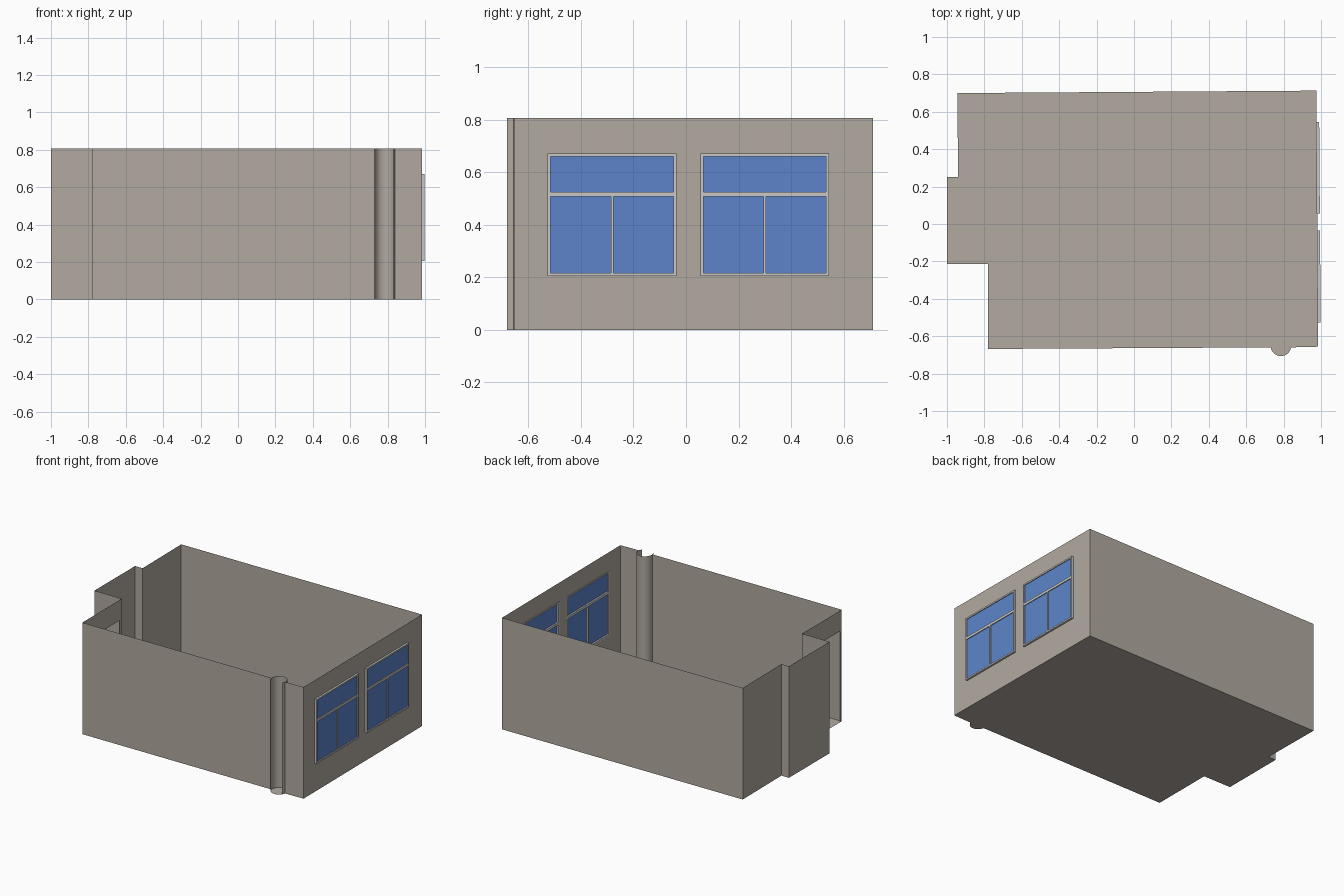
import bpy, bmesh, math

if "Cube" in bpy.data.objects:
    bpy.data.objects.remove(bpy.data.objects["Cube"])

H = 0.808                                  # wall height
CX, CY, R = 0.785, -0.651, 0.055           # corner pipe niche


def material(name, rgb):
    m = bpy.data.materials.new(name)
    m.diffuse_color = (*rgb, 1)
    m.use_nodes = True
    m.node_tree.nodes["Principled BSDF"].inputs["Base Color"].default_value = m.diffuse_color
    return m


plaster = material("warm_grey_plaster", (0.44, 0.40, 0.35))
frame_mat = material("pale_grey_frame", (0.58, 0.58, 0.58))
glass_mat = material("blue_glass", (0.11, 0.23, 0.59))


def finish(name, bm, mat):
    bmesh.ops.remove_doubles(bm, verts=bm.verts, dist=1e-5)
    me = bpy.data.meshes.new(name)
    bm.to_mesh(me)
    bm.free()
    me.materials.append(mat)
    ob = bpy.data.objects.new(name, me)
    bpy.context.collection.objects.link(ob)
    return ob


def ribbon(name, path, smooth=False):
    """Thin upright wall following a plan path."""
    bm = bmesh.new()
    for (x0, y0), (x1, y1) in zip(path, path[1:]):
        f = bm.faces.new([bm.verts.new(p) for p in
                          ((x0, y0, 0), (x1, y1, 0), (x1, y1, H), (x0, y0, H))])
        f.smooth = smooth
    return finish(name, bm, plaster)


def holed_wall(name, x_at, ys, zs, is_hole):
    """Thin wall made from a grid with some cells left open."""
    bm = bmesh.new()
    for i, (a, b) in enumerate(zip(ys, ys[1:])):
        for j, (c, d) in enumerate(zip(zs, zs[1:])):
            if not is_hole(i, j):
                bm.faces.new([bm.verts.new((x_at(y), y, z))
                              for y, z in ((a, c), (b, c), (b, d), (a, d))])
    bmesh.ops.remove_doubles(bm, verts=bm.verts, dist=1e-5)
    bmesh.ops.dissolve_limit(bm, angle_limit=0.01, verts=bm.verts, edges=bm.edges)
    return finish(name, bm, plaster)


def arc(a0, a1, n=20):
    return [(CX + R * math.cos(math.radians(a0 + (a1 - a0) * i / n)),
             CY + R * math.sin(math.radians(a0 + (a1 - a0) * i / n)))
            for i in range(n + 1)]


def right_x(y):                            # slightly skewed right wall
    return 0.985 - 0.0073 * (y + 0.656)


# Plan corners
front_left, front_right = (-0.78, -0.668), (0.985, -0.656)
back_right, back_left = (right_x(0.713), 0.713), (-0.945, 0.70)
alcove = [back_left, (-0.94, 0.25), (-1.0, 0.25), (-1.0, -0.215), (-0.78, -0.215)]
niche_a, niche_b = arc(189, 351)[0], arc(189, 351)[-1]

# Floor, including the full round foot of the pipe niche
bm = bmesh.new()
bm.faces.new([bm.verts.new((x, y, 0)) for x, y in
              [front_left] + arc(189, 351) + [front_right, back_right] + alcove])
finish("floor", bm, plaster)

# Plain walls
ribbon("back_and_alcove_walls", [back_right] + alcove)
ribbon("front_wall", [front_left, niche_a])
ribbon("front_wall_end", [niche_b, front_right])
ribbon("pipe_niche", arc(-33, 213, 24), smooth=True)

# Left wall with doorway
holed_wall("doorway_wall", lambda y: -0.78, [-0.668, -0.648, -0.24, -0.215],
           [0, 0.66, H], lambda i, j: i == 1 and j == 0)

# Right wall with two window openings
Z0, Z1 = 0.205, 0.672
windows = [(-0.527, -0.036), (0.055, 0.545)]
holed_wall("window_wall", right_x,
           [-0.656, *windows[0], *windows[1], 0.713], [0, Z0, Z1, H],
           lambda i, j: i in (1, 3) and j == 1)


def bar(bm, y0, y1, z0, z1):
    """Frame bar lying along the skewed right wall."""
    geo = bmesh.ops.create_cube(bm, size=1)
    for v in geo["verts"]:
        y = y0 if v.co.y < 0 else y1
        z = z0 if v.co.z < 0 else z1
        v.co = (right_x(y) + (-0.003 if v.co.x < 0 else 0.014), y, z)


# Windows: outer frame, transom, mullion and three panes
T = 0.011
for n, (a, b) in enumerate(windows):
    mid = (a + b) / 2
    bm = bmesh.new()
    bar(bm, a, a + T, Z0, Z1)
    bar(bm, b - T, b, Z0, Z1)
    for z, t in ((Z0, T), (0.508, 0.018), (Z1 - T, T)):
        bar(bm, a + T, b - T, z, z + t)
    bar(bm, mid - 0.005, mid + 0.005, Z0 + T, 0.508)
    finish(f"window_frame_{n + 1}", bm, frame_mat)

    bm = bmesh.new()
    for y0, y1, z0, z1 in ((a + T, b - T, 0.526, Z1 - T),
                           (a + T, mid - 0.005, Z0 + T, 0.508),
                           (mid + 0.005, b - T, Z0 + T, 0.508)):
        bm.faces.new([bm.verts.new((right_x(y) + 0.008, y, z)) for y, z in
                      ((y0, z0), (y1, z0), (y1, z1), (y0, z1))])
    finish(f"window_glass_{n + 1}", bm, glass_mat)
